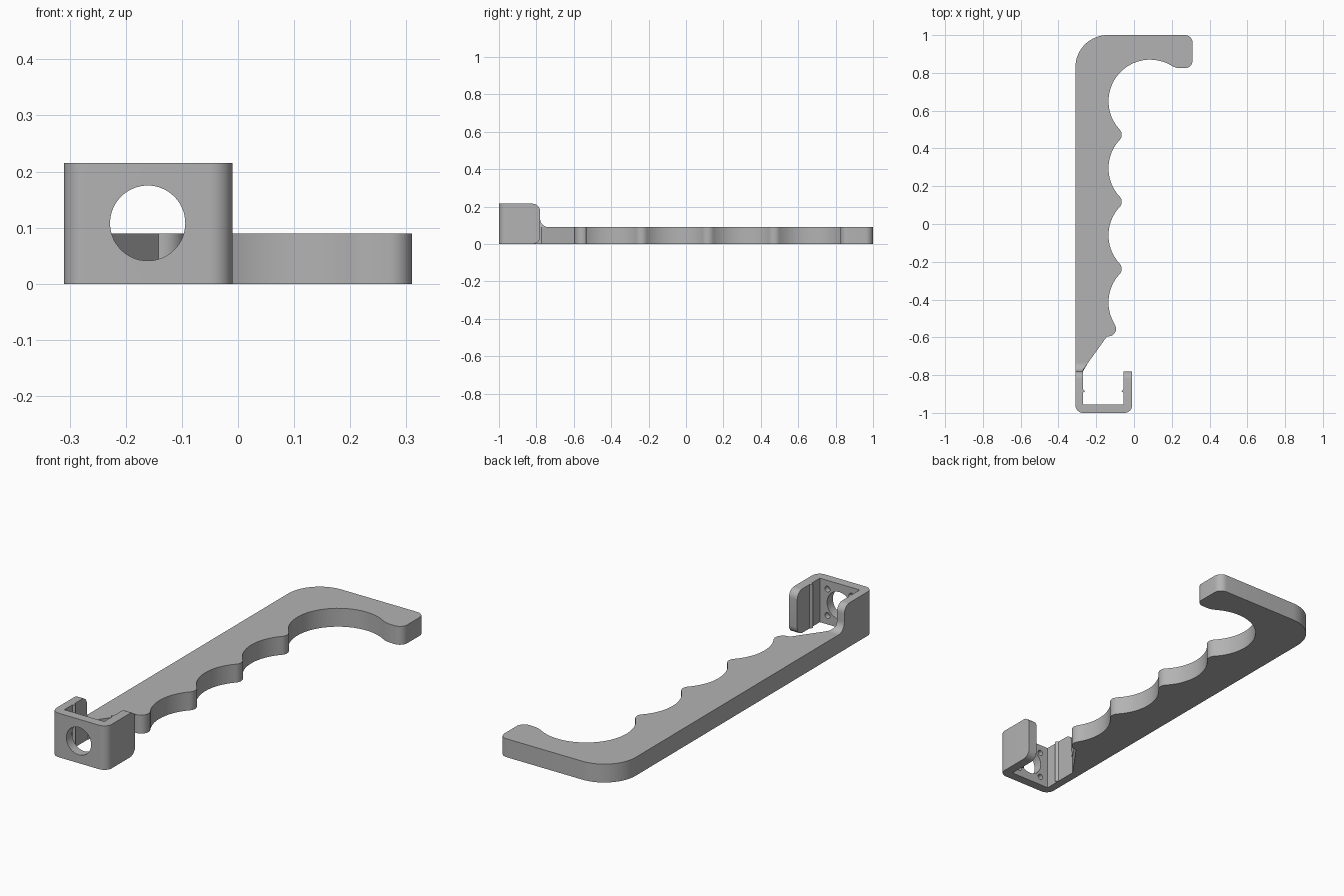
import bpy
import bmesh
from math import atan2, cos, degrees, radians, sin
from mathutils import Matrix, Vector

cube = bpy.data.objects.get("Cube")
if cube:
    bpy.data.objects.remove(cube, do_unlink=True)

grey = bpy.data.materials.new("plain_grey")
grey.use_nodes = True
COLOUR = (0.45, 0.45, 0.45, 1)
grey.diffuse_color = COLOUR
grey.node_tree.nodes["Principled BSDF"].inputs["Base Color"].default_value = COLOUR

LEFT, RIGHT = -0.31, -0.01            # bracket sides
IN_LEFT, IN_RIGHT = -0.27, -0.055     # inner faces of the bracket arms
ARM_END, WALL_BACK = -0.78, -0.955
HIGH, THICK = 0.215, 0.09             # bracket height, handle thickness


def arc(centre, r, start, end, steps=10):
    angles = [radians(start + (end - start) * i / steps) for i in range(steps + 1)]
    return [(centre[0] + r * cos(a), centre[1] + r * sin(a)) for a in angles]


def prism(name, outline, low, high, axis="z"):
    """Extrude an outline: xy along z, or yz along x."""
    bm = bmesh.new()
    if axis == "z":
        verts = [bm.verts.new((a, b, low)) for a, b in outline]
        move = Vector((0, 0, high - low))
    else:
        verts = [bm.verts.new((low, a, b)) for a, b in outline]
        move = Vector((high - low, 0, 0))
    face = bm.faces.new(verts)
    new = bmesh.ops.extrude_face_region(bm, geom=[face])["geom"]
    bmesh.ops.translate(bm, vec=move, verts=[v for v in new if isinstance(v, bmesh.types.BMVert)])
    bmesh.ops.recalc_face_normals(bm, faces=bm.faces)
    mesh = bpy.data.meshes.new(name)
    bm.to_mesh(mesh)
    bm.free()
    mesh.materials.append(grey)
    obj = bpy.data.objects.new(name, mesh)
    bpy.context.collection.objects.link(obj)
    return obj


def edit(obj, action):
    bm = bmesh.new()
    bm.from_mesh(obj.data)
    action(bm)
    bmesh.ops.recalc_face_normals(bm, faces=bm.faces)
    bm.to_mesh(obj.data)
    bm.free()


def smooth(obj):
    bpy.ops.object.select_all(action="DESELECT")
    obj.select_set(True)
    bpy.context.view_layer.objects.active = obj
    bpy.ops.object.shade_smooth_by_angle(angle=radians(30))


def drill(obj, x, z, r, y0, y1, sides):
    """Cut a round hole running front to back."""
    bm = bmesh.new()
    place = Matrix.Translation((x, (y0 + y1) / 2, z)) @ Matrix.Rotation(radians(90), 4, "X")
    bmesh.ops.create_cone(bm, cap_ends=True, segments=sides, radius1=r, radius2=r,
                          depth=y1 - y0, matrix=place)
    mesh = bpy.data.meshes.new("hole_cutter")
    bm.to_mesh(mesh)
    bm.free()
    mesh.materials.append(grey)
    cutter = bpy.data.objects.new("hole_cutter", mesh)
    cutter.hide_render = True
    bpy.context.collection.objects.link(cutter)
    mod = obj.modifiers.new("hole", "BOOLEAN")
    mod.operation, mod.solver, mod.object = "DIFFERENCE", "EXACT", cutter
    bpy.context.view_layer.objects.active = obj
    bpy.ops.object.modifier_apply(modifier=mod.name)
    bpy.data.objects.remove(cutter, do_unlink=True)


# Finger grip: tangent circles, alternately convex lobes and concave scallops
PITCH, SCALLOP, LOBE = 0.355, 0.22, 0.04
circles = [((0.246, 0.915), 0.09)]
for i in range(4):
    y = 0.65 - i * PITCH
    circles.append(((0.085, y), SCALLOP))
    circles.append(((-0.105, y - PITCH / 2), LOBE))
circles[-1] = ((-0.135, -0.555), LOBE)


def heading(a, b):
    return degrees(atan2(b[1] - a[1], b[0] - a[0]))


grip = []
for i, (c, r) in enumerate(circles):
    start = heading(c, circles[i - 1][0]) if i else -90
    end = heading(c, circles[i + 1][0]) if i < len(circles) - 1 else -100
    if i % 2:
        grip += arc(c, r, start, start + (end - start) % 360, 24)
    else:
        grip += arc(c, r, start, start - (start - end) % 360, 10)

outline = [(IN_LEFT, ARM_END), (LEFT, ARM_END)]
outline += arc((-0.14, 0.83), 0.17, 180, 90, 16)
outline += arc((0.27, 0.96), 0.04, 90, 0)
outline += arc((0.27, 0.865), 0.04, 0, -90)
outline += grip + [(-0.15, -0.605), (IN_LEFT, -0.772)]
smooth(prism("hooked_handle", outline, 0, THICK))

# Open bracket: U shape with rounded front corners
u_shape = [(IN_LEFT, ARM_END), (LEFT, ARM_END)]
u_shape += arc((LEFT + 0.04, -0.96), 0.04, 180, 270)
u_shape += arc((RIGHT - 0.04, -0.96), 0.04, 270, 360)
u_shape += [(RIGHT, ARM_END), (IN_RIGHT, ARM_END), (IN_RIGHT, WALL_BACK), (IN_LEFT, WALL_BACK)]
bracket = prism("bracket", u_shape, 0, HIGH)


def round_arm_ends(bm):
    edges = []
    for e in bm.edges:
        a, b = (v.co for v in e.verts)
        at_end = abs(a.y - ARM_END) + abs(b.y - ARM_END) < 0.001 and abs(a.z - b.z) < 0.001
        if at_end and (a.z > 0.1 or a.x > -0.1):
            edges.append(e)
    bmesh.ops.bevel(bm, geom=edges, offset=0.04, offset_type="OFFSET", segments=8,
                    profile=0.5, affect="EDGES")


edit(bracket, round_arm_ends)

# Large opening and four blind screw holes behind it
MID_X, MID_Z = -0.161, 0.108
drill(bracket, MID_X, MID_Z, 0.067, -1.05, -0.9, 64)
for sx in (-1, 1):
    for sz in (-1, 1):
        drill(bracket, MID_X + sx * 0.065, MID_Z + sz * 0.065, 0.014, -0.98, -0.93, 20)
smooth(bracket)

# Snap ridges inside the arms
for name, x, side in (("right_snap_ridge", IN_LEFT, 1), ("left_snap_ridge", IN_RIGHT, -1)):
    prism(name, [(x, -0.875), (x + side * 0.011, -0.886), (x, -0.893)], 0, HIGH)

# Concave fillet from the handle up to the bracket arm
R = 0.045
curve = arc((ARM_END + R, THICK + R), R, 180, 270, 10)
fillet = prism("arm_fillet", [(ARM_END, THICK)] + curve, LEFT, IN_LEFT, "x")


def follow_taper(bm):
    for v in bm.verts:
        if v.co.x > LEFT + 0.01:
            v.co.x += max(0, v.co.y + 0.772) * 0.71


edit(fillet, follow_taper)
smooth(fillet)
